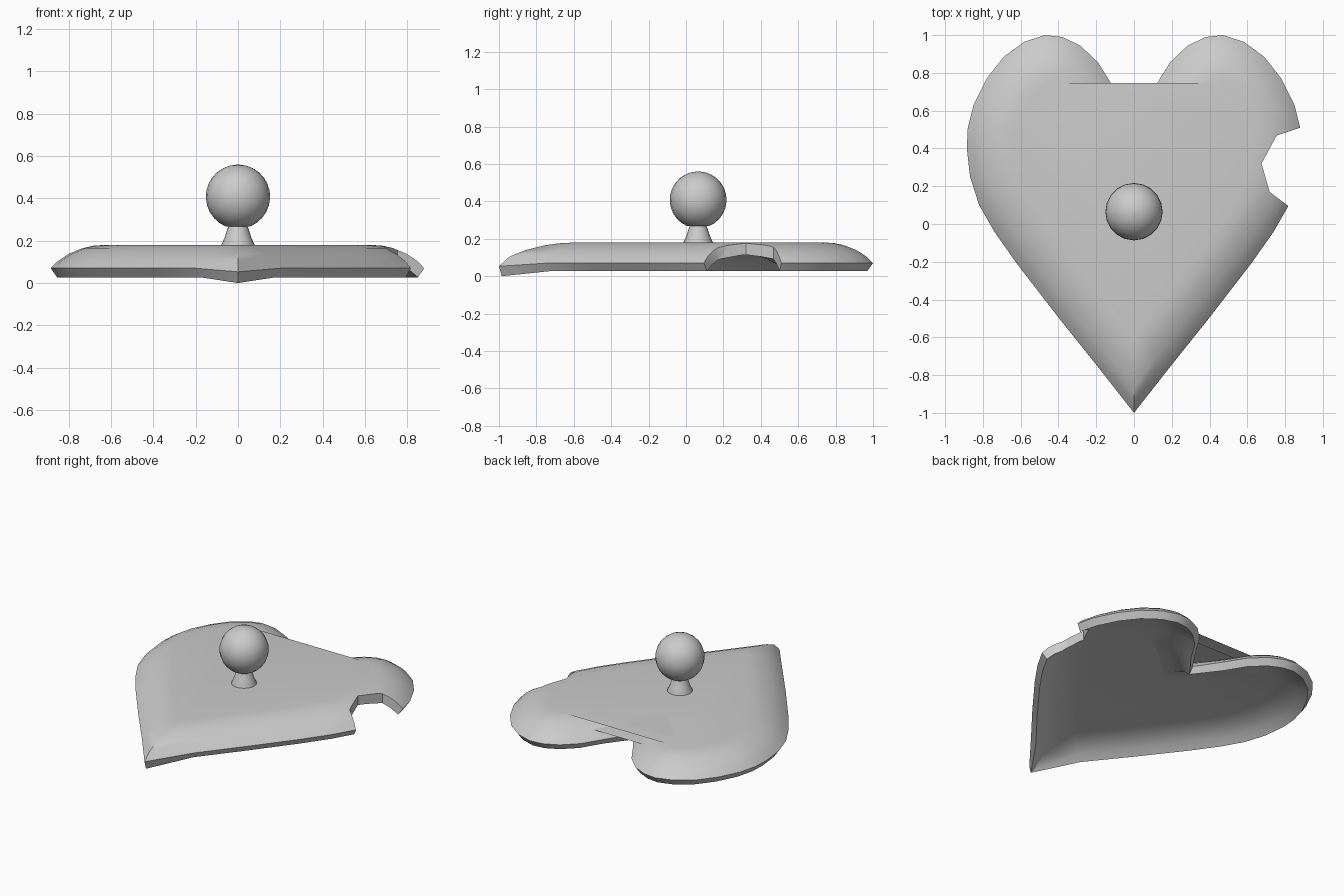
import bpy, bmesh, math
from mathutils import Vector

if "Cube" in bpy.data.objects:
    bpy.data.objects.remove(bpy.data.objects["Cube"])


def finish(bm, name, angle=40):
    bmesh.ops.recalc_face_normals(bm, faces=bm.faces)
    mesh = bpy.data.meshes.new(name)
    bm.to_mesh(mesh)
    bm.free()
    ob = bpy.data.objects.new(name, mesh)
    bpy.context.collection.objects.link(ob)
    smooth(ob, angle)
    return ob


def smooth(ob, angle):
    bpy.ops.object.select_all(action='DESELECT')
    ob.select_set(True)
    bpy.context.view_layer.objects.active = ob
    bpy.ops.object.shade_smooth_by_angle(angle=math.radians(angle))


def bridge(bm, a, b):
    n = len(a)
    for i in range(n):
        j = (i + 1) % n
        bm.faces.new((a[i], a[j], b[j], b[i]))


# Heart outline, right half from bottom tip to notch, mirrored to the left
half = [(0, -1), (.2, -.745), (.4, -.495), (.62, -.21), (.74, -.04), (.82, .10),
        (.868, .25), (.885, .40), (.88, .51), (.85, .63), (.78, .77), (.69, .885),
        (.58, .965), (.47, 1), (.38, .99), (.285, .945), (.19, .855), (.10, .71), (0, .56)]
outline = [Vector(p) for p in half + [(-x, y) for x, y in half[-2:0:-1]]]
TIP, NOTCH = 0, len(half) - 1


def inset(d):
    pts, n = [], len(outline)
    for i, p in enumerate(outline):
        e1 = (p - outline[i - 1]).normalized()
        e2 = (outline[(i + 1) % n] - p).normalized()
        n1, n2 = Vector((-e1.y, e1.x)), Vector((-e2.y, e2.x))
        m = (n1 + n2).normalized()
        limit = 1.0 if i == NOTCH else 1.7
        pts.append(p + m * d * min(limit, 1 / max(m.dot(n1), .1)))
    return pts


# Hollow lid: concentric rings from the ceiling, around the rim, to the plateau
profile = [(.26, .122), (.19, .112), (.13, .093), (.075, .064), (.03, .027),
           (0, .07), (.035, .105), (.085, .138), (.15, .165), (.2, .176), (.25, .18)]
bm = bmesh.new()
rings = []
for k, (d, z) in enumerate(profile):
    ring = []
    for i, p in enumerate(inset(d)):
        zz = z
        if i == TIP and k in (4, 5):
            if k == 4:
                zz, p = 0.0, Vector((0, -.985))
            else:
                zz = .053
        ring.append(bm.verts.new((p.x, p.y, zz)))
    rings.append(ring)
for a, b in zip(rings, rings[1:]):
    bridge(bm, a, b)
bm.faces.new(rings[0])
bm.faces.new(rings[-1])
lid = finish(bm, "heart_lid", 45)

# Broken notch cut out of the right edge
bm = bmesh.new()
bite = [(1.1, .58), (.88, .51), (.755, .468), (.675, .32), (.718, .17), (.82, .093), (1.1, -.1)]
lo, hi = ([bm.verts.new((x, y, z)) for x, y in bite] for z in (-.2, .4))
bridge(bm, lo, hi)
bm.faces.new(lo)
bm.faces.new(hi)
cutter = finish(bm, "chip_cutter")
cutter.hide_render = True
cut = lid.modifiers.new("chip", 'BOOLEAN')
cut.operation, cut.solver, cut.object = 'DIFFERENCE', 'EXACT', cutter
bpy.context.view_layer.objects.active = lid
bpy.ops.object.modifier_apply(modifier=cut.name)
bpy.data.objects.remove(cutter)
smooth(lid, 45)

# Knob: flared neck and ball turned around one axis
R, CZ, SEG = .152, .408, 20
knob = [(.08, .17), (.078, .182), (.063, .215), (.05, .255), (.045, .268)]
knob += [(R * math.sin(t), CZ - R * math.cos(t))
         for t in (math.radians(a) for a in range(22, 180, 13))]
bm = bmesh.new()
rings = [[bm.verts.new((r * math.cos(2 * math.pi * i / SEG),
                        .065 + r * math.sin(2 * math.pi * i / SEG), z))
          for i in range(SEG)] for r, z in knob]
for a, b in zip(rings, rings[1:]):
    bridge(bm, a, b)
bm.faces.new(rings[0])
bm.faces.new(rings[-1])
finish(bm, "knob", 50)
